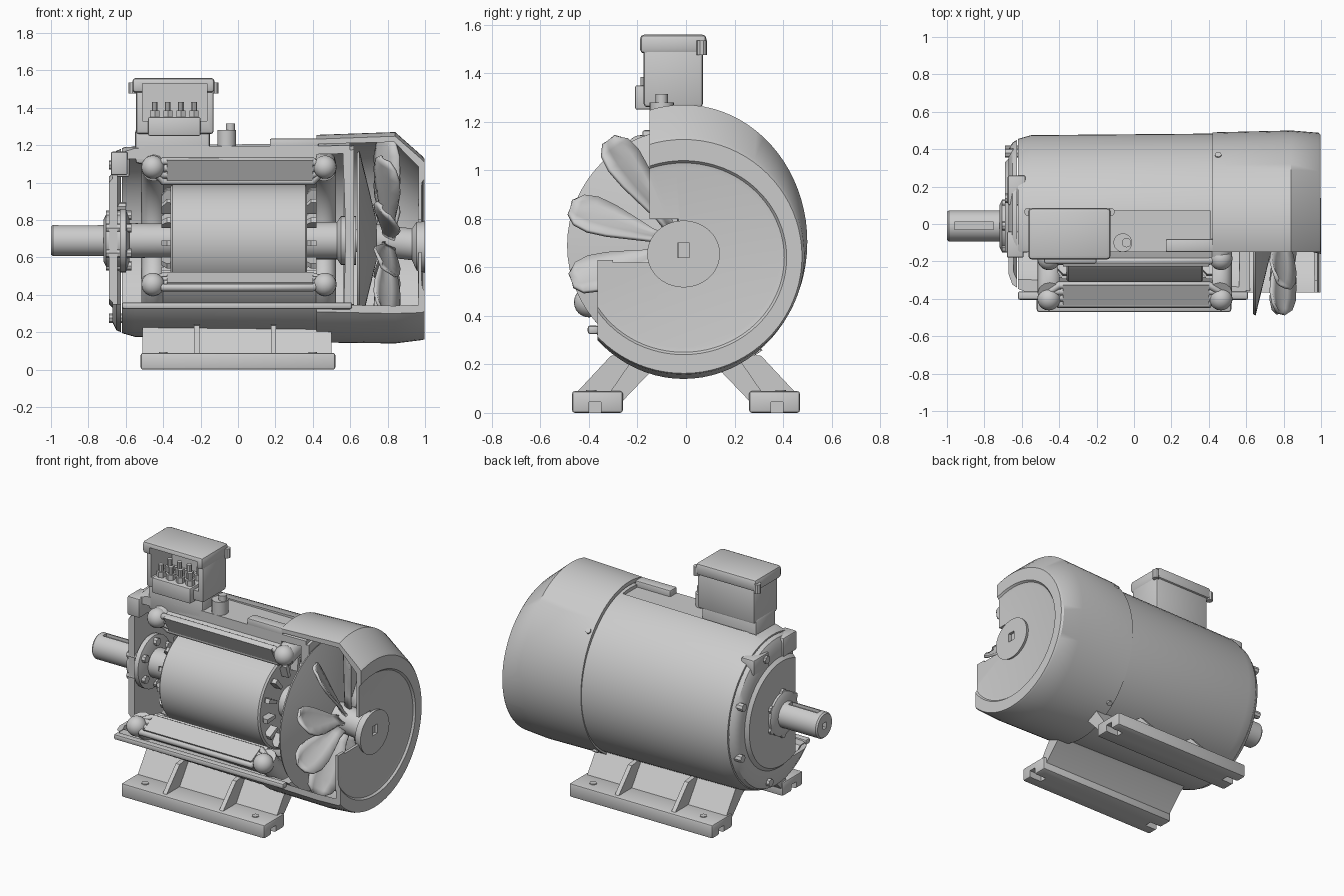
import bpy, bmesh
from math import sin, cos, pi, radians
from mathutils import Vector

if "Cube" in bpy.data.objects:
    bpy.data.objects.remove(bpy.data.objects["Cube"])

CY, CZ = -0.01, 0.69        # motor axis runs along x


def make(name, verts, faces):
    bm = bmesh.new()
    vs = [bm.verts.new(v) for v in verts]
    for f in faces:
        bm.faces.new([vs[i] for i in f])
    bmesh.ops.remove_doubles(bm, verts=bm.verts, dist=1e-5)
    bmesh.ops.recalc_face_normals(bm, faces=bm.faces)
    me = bpy.data.meshes.new(name)
    bm.to_mesh(me)
    bm.free()
    ob = bpy.data.objects.new(name, me)
    bpy.context.collection.objects.link(ob)
    return ob


def sweep(name, prof, a0=0, a1=360, n=64):
    """Sweep a closed profile of (x, ry[, rz, centre z]) about the motor axis."""
    full = a1 - a0 >= 360
    rows = n if full else n + 1
    m = len(prof)
    verts, faces = [], []
    for i in range(rows):
        a = radians(a0 + (a1 - a0) * i / n)
        for p in prof:
            rz = p[2] if len(p) > 2 else p[1]
            cz = p[3] if len(p) > 3 else CZ
            verts.append((p[0], CY + p[1] * cos(a), cz + rz * sin(a)))
    for i in range(n):
        k = (i + 1) % rows
        for j in range(m):
            q = (j + 1) % m
            if prof[j][1] or prof[q][1]:
                faces.append((i * m + j, i * m + q, k * m + q, k * m + j))
    if not full:
        faces += [tuple(range(m)), tuple(range(n * m, n * m + m))]
    return make(name, verts, faces)


def extrude(name, pts, x0, x1):
    """Prism along x from a (y, z) outline."""
    n = len(pts)
    verts = [(x, y, z) for x in (x0, x1) for y, z in pts]
    faces = [tuple(range(n)), tuple(range(n, 2 * n))]
    faces += [(i, (i + 1) % n, n + (i + 1) % n, n + i) for i in range(n)]
    return make(name, verts, faces)


def box(name, x0, x1, y0, y1, z0, z1, bevel=0.0):
    ob = extrude(name, [(y0, z0), (y1, z0), (y1, z1), (y0, z1)], x0, x1)
    if bevel:
        mod = ob.modifiers.new("bevel", 'BEVEL')
        mod.width, mod.segments = bevel, 2
        apply(ob, mod)
    return ob


def rod(name, p, q, r, n=16):
    p, q = Vector(p), Vector(q)
    bpy.ops.mesh.primitive_cylinder_add(vertices=n, radius=r, depth=(q - p).length, location=(p + q) / 2)
    ob = bpy.context.object
    ob.rotation_euler = (q - p).to_track_quat('Z', 'Y').to_euler()
    ob.name = name
    return ob


def apply(ob, mod):
    bpy.context.view_layer.objects.active = ob
    bpy.ops.object.modifier_apply(modifier=mod.name)


def cut(ob, *b):
    c = box("cutter", *b)
    c.hide_render = True
    mod = ob.modifiers.new("cut", 'BOOLEAN')
    mod.operation, mod.solver, mod.object = 'DIFFERENCE', 'EXACT', c
    apply(ob, mod)
    bpy.data.objects.remove(c)


def polar(x, r, deg):
    return (x, CY + r * cos(radians(deg)), CZ + r * sin(radians(deg)))


# housing shell with the front cut away and a flat recess on top
housing = sweep("housing", [(-0.62, .465, .495), (-0.55, .485, .515), (0.6, .495, .53),
                            (0.6, .455, .49), (-0.62, .425, .46)])
cut(housing, -1, 1, -1, -0.15, 0.35, 2)
cut(housing, -0.62, 0.41, -0.3, 0.07, 1.19, 1.5)
box("top_pad", -0.5, 0.42, -0.15, 0.08, 1.13, 1.195)
box("cover_tongue", 0.17, 0.43, -0.15, -0.08, 1.18, 1.235, 0.008)
box("housing_edge", -0.62, 0.61, -0.405, -0.36, 0.325, 0.36, 0.01)

# end shields, cut by the same opening
drive = sweep("drive_end_shield", [(-0.69, 0), (-0.69, .34), (-0.67, .36), (-0.67, .41, .44), (-0.65, .445, .48),
                                   (-0.625, .46, .49), (-0.625, .43, .46), (-0.645, .40, .43), (-0.645, 0)])
rear = sweep("rear_end_shield", [(0.58, 0), (0.56, .46, .50), (0.62, .47, .51), (0.62, 0)])
for shield in (drive, rear):
    cut(shield, -1, 1, -1, -0.15, 0.35, 2)
box("shield_lug_front", -0.68, -0.59, -0.18, -0.04, 1.04, 1.165, 0.01)
box("shield_lug_top", -0.675, -0.58, 0.1, 0.26, 1.03, 1.13, 0.01)
for i, d in enumerate((-75, -20, 25, 70)):
    rod(f"shield_bolt_{i}", polar(-0.69, .43, d), polar(-0.6, .43, d), 0.025, 8)

# bearings and caps
sweep("drive_bearing_cap", [(-0.72, 0), (-0.72, .11), (-0.705, .14), (-0.63, .14), (-0.63, .17),
                            (-0.6, .17), (-0.58, .11), (-0.58, 0)], n=40)
sweep("rear_bearing", [(0.53, 0), (0.53, .10), (0.55, .13), (0.63, .13), (0.63, 0)], n=40)
for i in range(6):
    d = 30 + 60 * i
    rod(f"cap_bolt_{i}", polar(-0.705, .135, d), polar(-0.57, .135, d), 0.025, 8)

# shaft with a keyway
shaft = sweep("shaft", [(-1, 0), (-1, .075), (-0.99, .083), (-0.71, .083), (-0.70, .095), (-0.37, .09),
                        (0.37, .10), (0.56, .10), (0.57, .06), (0.9, .06), (0.9, 0)], n=40)
cut(shaft, -0.96, -0.75, CY - 0.02, CY + 0.02, CZ + 0.06, CZ + 0.2)
cut(shaft, -1.1, -0.96, CY - 0.02, CY + 0.02, CZ - 0.02, CZ + 0.02)

# rotor with small fins on both end rings
sweep("rotor", [(-0.36, 0), (-0.36, .29), (-0.35, .3), (0.36, .3), (0.37, .29), (0.37, 0)], n=72)
for side, x0, x1 in (("left", -0.41, -0.35), ("right", 0.36, 0.42)):
    for i in range(14):
        a = i * 360 / 14
        sweep(f"rotor_fin_{side}_{i}", [(x0, .2), (x0, .25), ((x0 + x1) / 2, .285), (x1, .285), (x1, .2)], a, a + 6, 2)

# stator core and end windings, leaving the front open
A0, A1 = -147, 112
sweep("stator_core", [(-0.4, .33), (-0.4, .46), (0.42, .46), (0.42, .33)], A0, A1)
for side, x in (("left", -0.45), ("right", 0.46)):
    ring = [(x + 0.065 * cos(k * pi / 6), 0.415 + 0.065 * sin(k * pi / 6)) for k in range(12)]
    sweep(f"end_winding_{side}", ring, A0 - 3, A1 + 3)

# exposed slot windings along both cut faces, with rounded coil ends
for label, ang, shift in (("upper", A1 + 2, 0.01), ("lower", A0 - 2, 0.035)):
    for k in range(4):
        r = 0.335 + 0.04 * k + shift
        cu = bpy.data.curves.new(f"winding_{label}_{k}", 'CURVE')
        cu.dimensions, cu.bevel_depth, cu.bevel_resolution, cu.use_fill_caps = '3D', 0.02, 2, True
        sp = cu.splines.new('POLY')
        path = [(-0.47, .43), (-0.45, .41), (-0.4, r), (0.4, r), (0.46, .41), (0.48, .43)]
        sp.points.add(len(path) - 1)
        for pt, (x, rr) in zip(sp.points, path):
            pt.co = (*polar(x, rr, ang), 1)
        bpy.context.collection.objects.link(bpy.data.objects.new(cu.name, cu))
    a = ang if label == "upper" else ang - 3
    sweep(f"slot_wedge_{label}", [(-0.38, .36), (-0.38, .48), (0.4, .48), (0.4, .36)], a, a + 3, 3)
    for side, x in (("left", -0.455), ("right", 0.465)):
        bpy.ops.mesh.primitive_uv_sphere_add(segments=20, ring_count=12, radius=0.062, location=polar(x, .42 + shift, ang))
        bpy.context.object.name = f"coil_end_{label}_{side}"

# fan cover: off-centre tapered end, front upper quarter removed
cover = sweep("fan_cover", [
    (0.42, .50, .555, .70), (0.84, .51, .565, .705), (0.985, .498, .492, .65), (0.998, .488, .482, .645),
    (0.998, .425, .40, .64), (0.986, .415, .39, .64), (0.982, .395, .37, .64),
    (0.982, 0, 0, .65), (0.962, 0, 0, .65), (0.965, .468, .46, .645), (0.835, .485, .535, .705),
    (0.42, .475, .53, .70)], n=80)
cut(cover, 0, 2, -1, -0.15, 0.63, 2)
cut(cover, 0, 2, -1, -0.365, -1, 0.64)
cut(cover, 0.9, 2, -0.3, -0.03, 0.62, 0.80)
for i, d in enumerate((45, -55)):
    rod(f"cover_screw_{i}", polar(0.45, .5, d), polar(0.45, .54, d), 0.018, 8)

# fan: conical back plate, hub and twisted blades
sweep("fan_back_plate", [(0.70, 0), (0.70, .10), (0.635, .47), (0.65, .48), (0.74, .11), (0.74, 0)], n=64)
hub = sweep("fan_hub", [(0.68, 0, 0, CZ), (0.68, .10, .10, CZ), (0.76, .085), (0.93, .085, .085, .67),
                        (0.955, .14, .13, .66), (1.0, .15, .138, .655), (1.0, 0, 0, .66)], n=40)
cut(hub, 0.975, 1.1, CY - 0.025, CY + 0.025, 0.64, 0.70)
for i in range(10):
    a = radians(17 + 36 * i)
    rad, tan = Vector((0, cos(a), sin(a))), Vector((0, -sin(a), cos(a)))
    stretch = 1 + 0.15 * max(0, sin(a)) ** 2
    verts, faces = [], []
    for k, (r, w) in enumerate([(.07, .035), (.14, .04), (.22, .065), (.31, .09), (.39, .098), (.45, .08), (.485, .035)]):
        t = radians(35 + 20 * k / 6)
        chord = Vector((cos(t), 0, 0)) + tan * sin(t)
        for j in (-1, -.5, 0, .5, 1):
            verts.append(Vector((0.79 - 0.02 * k / 6 + 0.02 * j * j, CY, CZ)) + rad * r * stretch + chord * w * j)
    for k in range(6):
        for j in range(4):
            b = k * 5 + j
            faces.append((b, b + 1, b + 6, b + 5))
    blade = make(f"fan_blade_{i}", verts, faces)
    mod = blade.modifiers.new("thickness", 'SOLIDIFY')
    mod.thickness, mod.offset = 0.016, 0

# feet: rail, sloping web, ribs and bolt heads, mirrored in y
for side, s in (("front", -1), ("back", 1)):
    rail = box(f"foot_rail_{side}", -0.52, 0.52, min(s * .26, s * .47), max(s * .26, s * .47), 0, 0.09, 0.012)
    for x in (-0.52, 0.52):
        cut(rail, x - 0.09, x + 0.09, s * .375 - 0.025, s * .375 + 0.025, -0.1, 0.045)
    extrude(f"foot_web_{side}", [(s * .26, .05), (s * .31, .09), (s * .2, .25), (s * .1, .2), (s * .15, .165)], -0.51, 0.5)
    for k, x in enumerate((-0.22, 0.19)):
        extrude(f"foot_rib_{side}_{k}", [(s * .27, .08), (s * .45, .085), (s * .31, .235), (s * .2, .25)], x - 0.014, x + 0.014)
    for k, x in enumerate((-0.4, 0.4)):
        rod(f"foot_bolt_{side}_{k}", (x, s * .39, 0.08), (x, s * .39, 0.095), 0.022, 12)

# terminal box, open at the front, on a pedestal
base = box("terminal_pedestal", -0.55, -0.15, -0.15, 0.06, 1.1, 1.29, 0.02)
body = box("terminal_box", -0.545, -0.13, -0.175, 0.07, 1.26, 1.51, 0.015)
lid = box("terminal_lid", -0.565, -0.125, -0.19, 0.085, 1.48, 1.56, 0.02)
for ob in (body, lid):
    cut(ob, -0.51, -0.165, -1, 0.045, 1.33, 1.53)
for i, x in enumerate((-0.565, -0.125)):
    rod(f"lid_screw_{i}", (x, 0.065, 1.475), (x, 0.065, 1.535), 0.022, 10)
box("terminal_block", -0.48, -0.2, -0.21, 0.0, 1.25, 1.35, 0.008)
for i in range(4):
    x = -0.445 + 0.07 * i
    for j, y in enumerate((-0.16, -0.07)):
        rod(f"terminal_nut_{i}_{j}", (x, y, 1.34), (x, y, 1.385), 0.028, 6)
        rod(f"terminal_stud_{i}_{j}", (x, y, 1.38), (x, y, 1.43), 0.016, 10)

# lifting lug on top of the housing
rod("lifting_lug", (-0.06, -0.1, 1.15), (-0.06, -0.1, 1.28), 0.05, 20)
rod("lifting_lug_tip", (-0.04, -0.1, 1.27), (-0.04, -0.1, 1.315), 0.025, 16)

# smooth curved surfaces, keep hard edges
bpy.ops.object.select_all(action='DESELECT')
for ob in bpy.context.collection.objects:
    if ob.type == 'MESH':
        ob.select_set(True)
        bpy.context.view_layer.objects.active = ob
bpy.ops.object.shade_smooth_by_angle(angle=radians(32))
